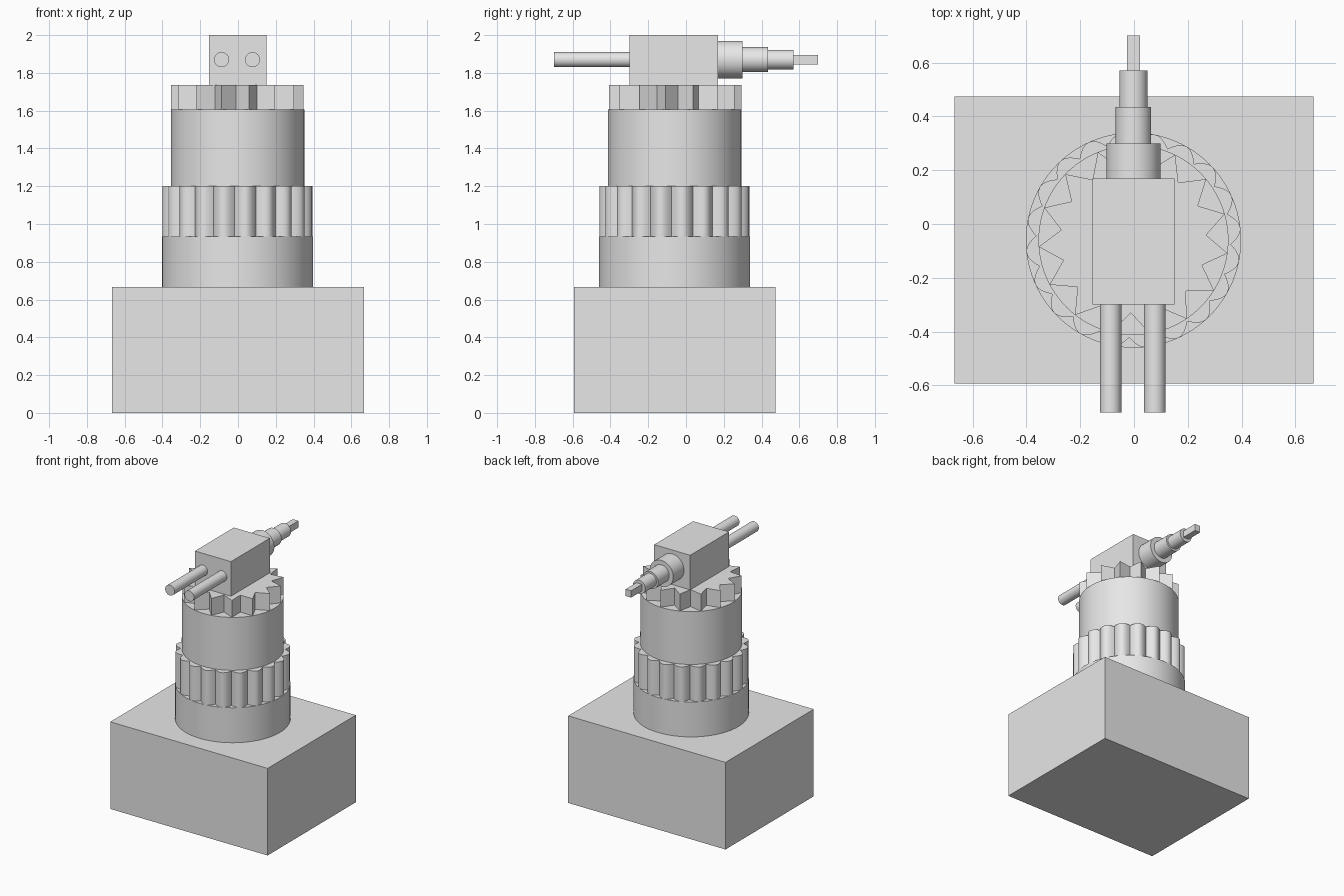
import bpy, bmesh
from math import sin, cos, pi, radians

cube = bpy.data.objects.get("Cube")
if cube:
    bpy.data.objects.remove(cube, do_unlink=True)

GREY = (0.8, 0.8, 0.8, 1.0)
grey = bpy.data.materials.new("plain grey")
grey.use_nodes = True
grey.diffuse_color = GREY
grey.node_tree.nodes["Principled BSDF"].inputs["Base Color"].default_value = GREY

TOWER_Y = -0.06   # tower and base axis
HEAD_X = -0.002   # head axis
HEAD_Z = 1.87     # height of rods and nozzle


def ring(count, radius):
    """Closed outline whose radius is a function of the step index."""
    turn = 2 * pi / count
    return [(radius(i) * cos(i * turn), radius(i) * sin(i * turn)) for i in range(count)]


def circle(r, count=64):
    return ring(count, lambda i: r)


def rect(w, h):
    return [(-w / 2, -h / 2), (w / 2, -h / 2), (w / 2, h / 2), (-w / 2, h / 2)]


def prism(name, outline, start, end, centre, axis="z", spin=0.0):
    """Extrude an outline along z or y between start and end."""
    bm = bmesh.new()
    c, s = cos(spin), sin(spin)
    loops = []
    for d in (start, end):
        loop = []
        for px, py in outline:
            u = centre[0] + px * c - py * s
            v = centre[1] + px * s + py * c
            loop.append(bm.verts.new((u, v, d) if axis == "z" else (u, d, v)))
        loops.append(loop)
    low, high = loops
    bm.faces.new(low)
    bm.faces.new(high)
    for i in range(len(low)):
        j = (i + 1) % len(low)
        bm.faces.new((low[i], low[j], high[j], high[i]))
    bmesh.ops.recalc_face_normals(bm, faces=bm.faces[:])
    mesh = bpy.data.meshes.new(name)
    bm.to_mesh(mesh)
    bm.free()
    mesh.materials.append(grey)
    mesh.shade_smooth()
    mesh.set_sharp_from_angle(angle=radians(30))
    obj = bpy.data.objects.new(name, mesh)
    bpy.context.collection.objects.link(obj)
    return obj


# Base and tower
tower = (HEAD_X, TOWER_Y)
prism("base_block", rect(1.333, 1.067), 0, 0.667, (0, TOWER_Y))
prism("lower_drum", circle(0.4, 96), 0.667, 0.935, tower)

# Grip ring with twenty rounded ribs
LOBES, STEPS = 20, 12
ribs = ring(LOBES * STEPS, lambda i: 0.362 + 0.038 * sin(pi * (i % STEPS) / STEPS))
prism("grip_ring", ribs, 0.935, 1.2, tower, spin=radians(-92.5))

prism("upper_drum", circle(0.353, 96), 1.2, 1.605, tower)

# Crown with fifteen pointed teeth
teeth = ring(30, lambda i: 0.353 if i % 2 else 0.271)
prism("toothed_crown", teeth, 1.605, 1.735, tower, spin=radians(-92))

# Head block
prism("head_block", rect(0.305, 0.47), 1.735, 2.0, (HEAD_X, -0.065))

# Pair of front rods
for side, name in ((-1, "right_rod"), (1, "left_rod")):
    prism(name, circle(0.04, 32), -0.7, -0.3, (HEAD_X - 0.003 + side * 0.082, HEAD_Z), "y")

# Stepped nozzle at the back
nozzle = (HEAD_X, HEAD_Z)
prism("nozzle_collar", circle(0.1), 0.17, 0.3, nozzle, "y")
prism("nozzle_middle", circle(0.066), 0.3, 0.435, nozzle, "y")
prism("nozzle_end", circle(0.052), 0.435, 0.57, nozzle, "y")
prism("square_tip", rect(0.047, 0.052), 0.57, 0.7, nozzle, "y")
